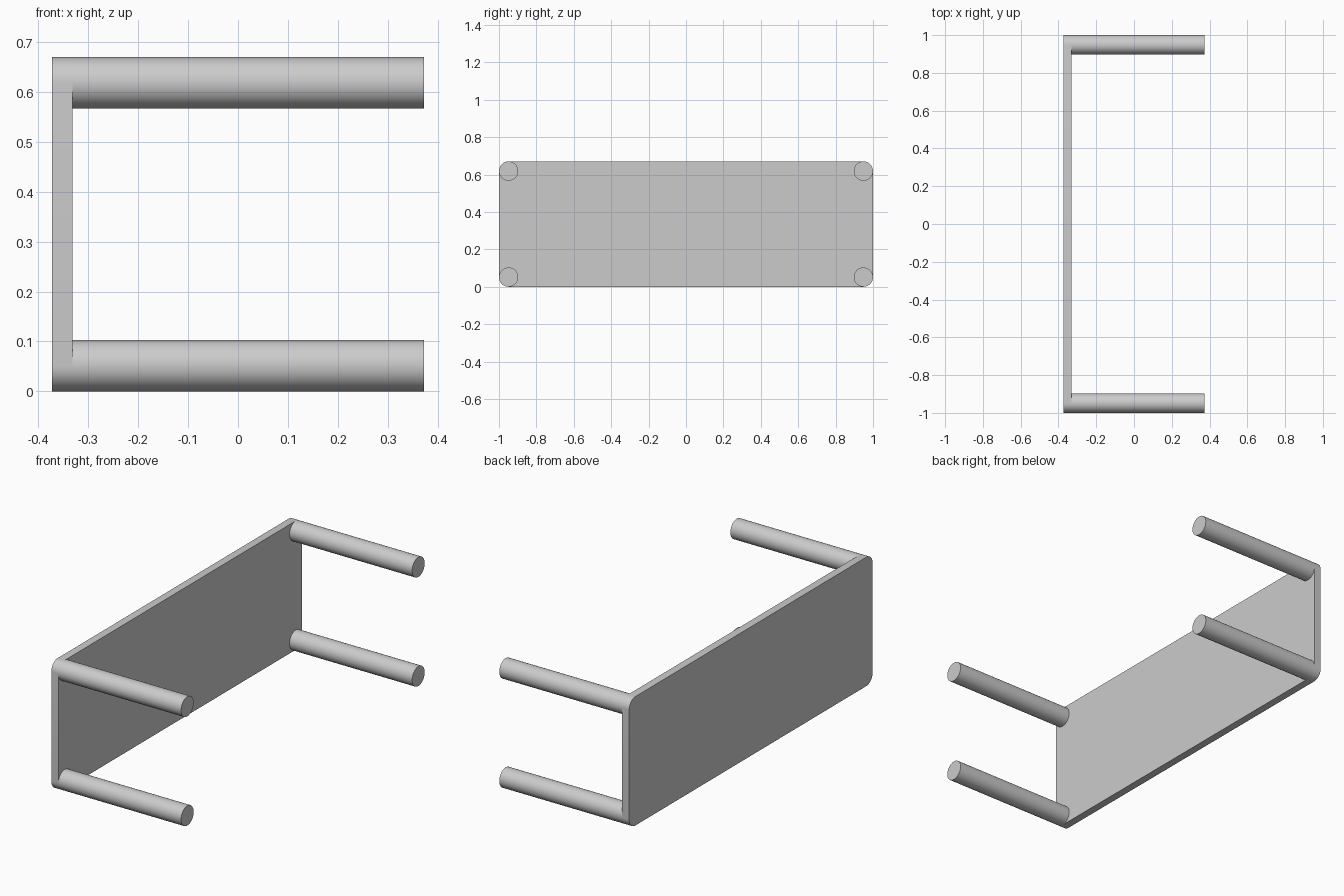
import bpy
import bmesh
import math
from mathutils import Matrix

if "Cube" in bpy.data.objects:
    bpy.data.objects.remove(bpy.data.objects["Cube"], do_unlink=True)

LENGTH, HEIGHT, DEPTH = 2.0, 0.67, 0.746
THICK, RADIUS = 0.041, 0.0515

grey = bpy.data.materials.new("light grey")
grey.use_nodes = True
colour = (0.6, 0.6, 0.6, 1)
grey.diffuse_color = colour
grey.node_tree.nodes["Principled BSDF"].inputs["Base Color"].default_value = colour


def finish(name, bm):
    mesh = bpy.data.meshes.new(name)
    bm.to_mesh(mesh)
    bm.free()
    mesh.materials.append(grey)
    obj = bpy.data.objects.new(name, mesh)
    bpy.context.collection.objects.link(obj)
    bpy.ops.object.select_all(action="DESELECT")
    obj.select_set(True)
    bpy.context.view_layer.objects.active = obj
    bpy.ops.object.shade_smooth_by_angle(angle=math.radians(35))
    return obj


# Upright panel with corners rounded to match the legs
bm = bmesh.new()
bmesh.ops.create_cube(bm, size=1, matrix=Matrix.Diagonal((THICK, LENGTH, HEIGHT, 1)))
corners = [e for e in bm.edges if abs(e.verts[0].co.x - e.verts[1].co.x) > THICK / 2]
bmesh.ops.bevel(bm, geom=corners, offset=RADIUS, segments=12, profile=0.5, affect="EDGES")
panel = finish("panel", bm)
panel.location = ((THICK - DEPTH) / 2, 0, HEIGHT / 2)

# Four round legs reaching out from the panel corners
leg_length = DEPTH - THICK
for end, y in (("front", RADIUS - LENGTH / 2), ("back", LENGTH / 2 - RADIUS)):
    for level, z in (("lower", RADIUS), ("upper", HEIGHT - RADIUS)):
        bm = bmesh.new()
        bmesh.ops.create_cone(bm, cap_ends=True, segments=48, radius1=RADIUS,
                              radius2=RADIUS, depth=leg_length,
                              matrix=Matrix.Rotation(math.pi / 2, 4, "Y"))
        leg = finish(f"{end}_{level}_leg", bm)
        leg.location = (THICK / 2, y, z)
